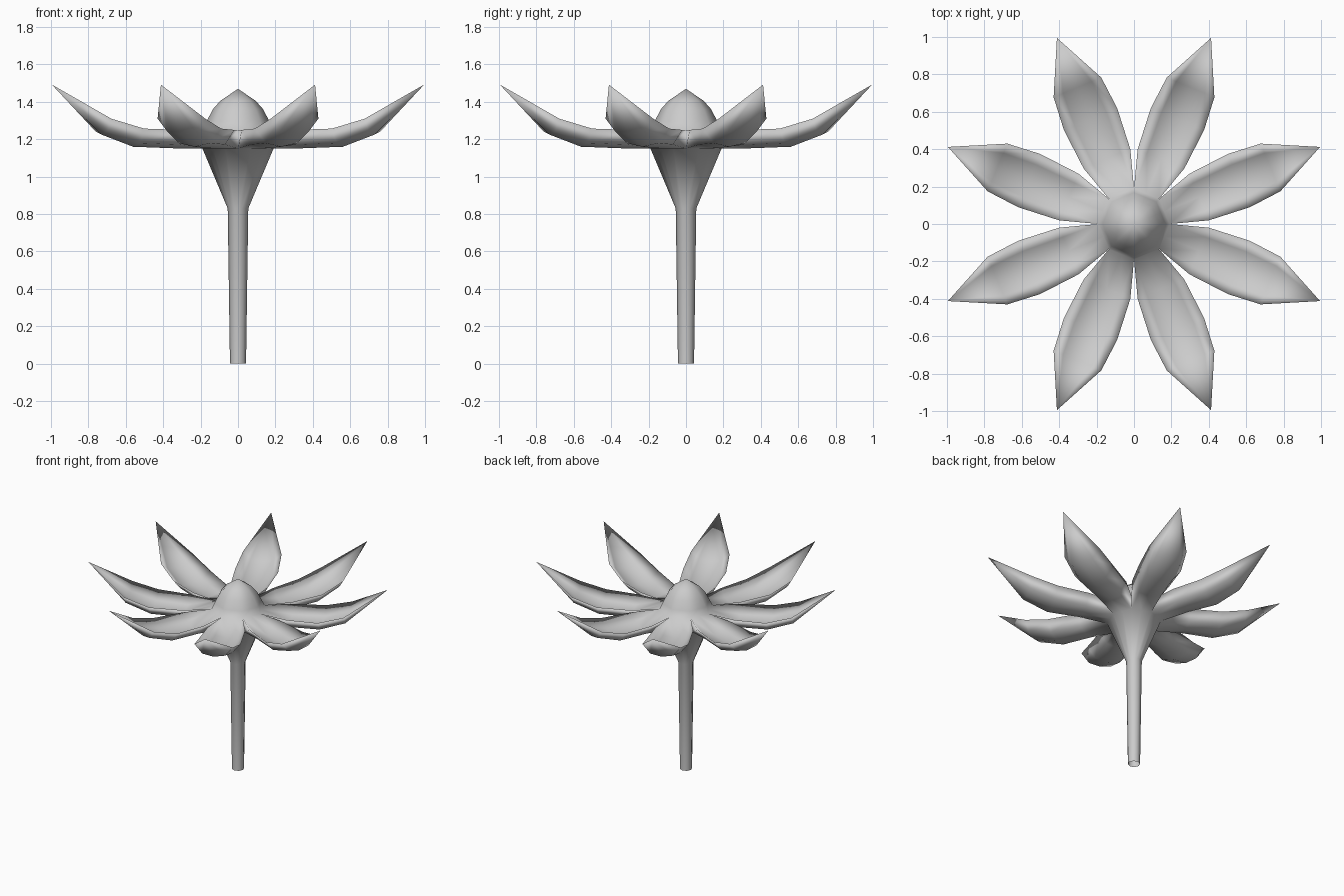
import bpy
import bmesh
from math import cos, sin, pi

cube = bpy.data.objects.get("Cube")
if cube:
    bpy.data.objects.remove(cube)

PETALS = 8
HALF = pi / PETALS
grey = bpy.data.materials.new("soft_grey")
grey.use_nodes = True
colour = (0.6, 0.6, 0.6, 1)
grey.diffuse_color = colour
grey.node_tree.nodes["Principled BSDF"].inputs["Base Color"].default_value = colour


def lathe(bm, profile):
    """Sweep (radius, height) points round an octagon with a point midway on each side."""
    count = 2 * PETALS
    rings = []
    for radius, z in profile:
        ring = []
        for i in range(count):
            r = radius * (cos(HALF) if i % 2 else 1)
            ring.append(bm.verts.new((r * cos(i * HALF), r * sin(i * HALF), z)))
        rings.append(ring)
    for low, high in zip(rings, rings[1:]):
        for i in range(count):
            j = (i + 1) % count
            bm.faces.new((low[i], low[j], high[j], high[i]))


# Petal stations: distance out, half width, rim, inner floor and underside heights
STATIONS = [
    (0.377, 0.135, 1.25, 1.18, 1.152),
    (0.607, 0.154, 1.257, 1.185, 1.16),
    (0.79, 0.138, 1.31, 1.245, 1.225),
    (1.077, 0, 1.492, 1.492, 1.492),
]
HUB, TOP, BOTTOM = 0.19, 1.25, 1.15


def petal(bm, angle):
    c, s = cos(angle), sin(angle)

    def vert(r, w, z):
        return bm.verts.new((r * c - w * s, r * s + w * c, z))

    # The root is a block as wide as one side of the cup
    root_r, root_w = HUB * cos(HALF), HUB * sin(HALF)
    sections = [[vert(root_r, k * root_w, z) for k, z in
                 ((-1, TOP), (-1, TOP), (0, TOP), (1, TOP), (1, TOP),
                  (1, BOTTOM), (0, BOTTOM), (-1, BOTTOM))]]
    for r, w, rim, floor, under in STATIONS:
        floor_side = floor + 0.2 * (rim - floor)
        under_side = under + 0.2 * (rim - under)
        sections.append([vert(r, k * w, z) for k, z in
                         ((-1, rim), (-0.6, floor_side), (0, floor),
                          (0.6, floor_side), (1, rim),
                          (0.6, under_side), (0, under), (-0.6, under_side))])
    for near, far in zip(sections, sections[1:]):
        for i in range(8):
            j = (i + 1) % 8
            bm.faces.new((near[i], near[j], far[j], far[i]))


# Stem and cup, open at the foot
bm = bmesh.new()
lathe(bm, [(0.043, 0), (0.055, 0.83), (HUB, BOTTOM)])

# Ring of petals
for k in range(PETALS):
    petal(bm, (2 * k + 1) * HALF)

# Pointed dome in the middle
lathe(bm, [(HUB, TOP), (0.168, 1.295), (0.135, 1.36), (0.095, 1.405), (0, 1.47)])

# Weld everything into one smooth skin
bmesh.ops.remove_doubles(bm, verts=bm.verts, dist=0.0005)
bmesh.ops.dissolve_degenerate(bm, edges=bm.edges, dist=0.0005)
bmesh.ops.recalc_face_normals(bm, faces=bm.faces)
for face in bm.faces:
    face.smooth = True
mesh = bpy.data.meshes.new("flower")
bm.to_mesh(mesh)
bm.free()
mesh.materials.append(grey)
bpy.context.collection.objects.link(bpy.data.objects.new("flower", mesh))
